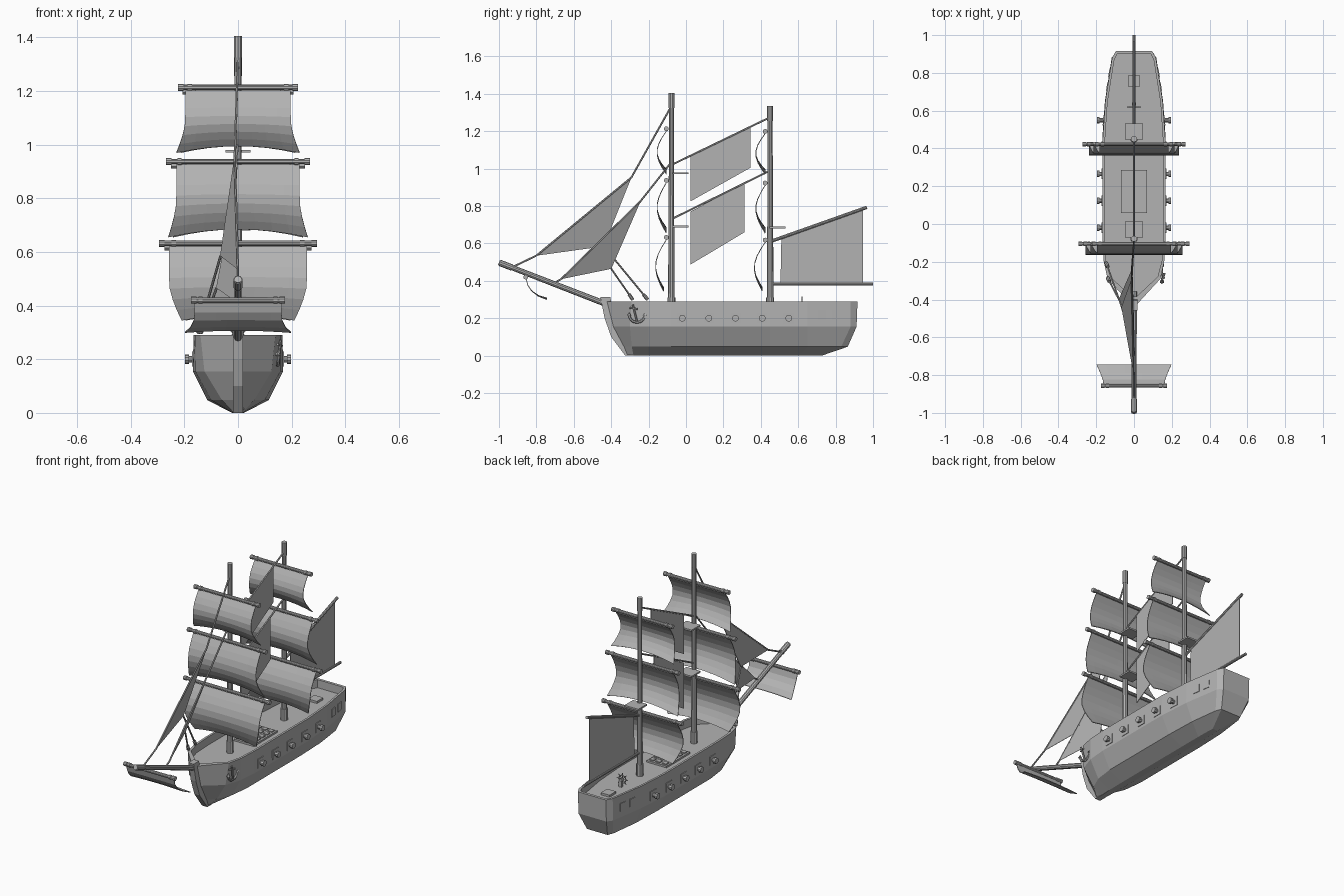
import bpy, bmesh, math
from mathutils import Vector

cube = bpy.data.objects.get("Cube")
if cube:
    bpy.data.objects.remove(cube, do_unlink=True)

grey = bpy.data.materials.new("plain_grey")
grey.use_nodes = True
grey.diffuse_color = (0.45, 0.45, 0.45, 1)
grey.node_tree.nodes["Principled BSDF"].inputs["Base Color"].default_value = (0.45, 0.45, 0.45, 1)


def finish(name, bm):
    bmesh.ops.recalc_face_normals(bm, faces=bm.faces)
    mesh = bpy.data.meshes.new(name)
    bm.to_mesh(mesh)
    bm.free()
    mesh.materials.append(grey)
    obj = bpy.data.objects.new(name, mesh)
    bpy.context.scene.collection.objects.link(obj)
    return obj


def rod(name, a, b, r, r2=None, sides=10):
    a, b = Vector(a), Vector(b)
    bm = bmesh.new()
    bmesh.ops.create_cone(bm, cap_ends=True, segments=sides, radius1=r,
                          radius2=r if r2 is None else r2, depth=(b - a).length)
    obj = finish(name, bm)
    obj.location = (a + b) / 2
    obj.rotation_euler = (b - a).to_track_quat('Z', 'Y').to_euler()
    return obj


def rope(name, points, r=0.005):
    for a, b in zip(points, points[1:]):
        rod(name, a, b, r, sides=6)


def box(name, loc, size, turn=0):
    bm = bmesh.new()
    bmesh.ops.create_cube(bm, size=1)
    bmesh.ops.scale(bm, vec=size, verts=bm.verts)
    obj = finish(name, bm)
    obj.location = loc
    obj.rotation_euler.z = turn
    return obj


def thicken(obj, amount=0.004):
    mod = obj.modifiers.new("thickness", 'SOLIDIFY')
    mod.thickness = amount
    mod.offset = 0


def flat_sail(name, points):
    bm = bmesh.new()
    bm.faces.new([bm.verts.new(p) for p in points])
    thicken(finish(name, bm))


def square_sail(name, path, widths, arch, columns=8):
    """Sail swept down a side profile, with half widths at each row and an arched foot."""
    bm = bmesh.new()
    rows = []
    for i, ((y, z), w) in enumerate(zip(path, widths)):
        t = i / (len(path) - 1)
        row = []
        for c in range(columns + 1):
            u = 2 * c / columns - 1
            row.append(bm.verts.new((u * w, y, z + arch * t ** 2 * (1 - u * u))))
        rows.append(row)
    for r0, r1 in zip(rows, rows[1:]):
        for c in range(columns):
            bm.faces.new((r0[c], r0[c + 1], r1[c + 1], r1[c]))
    thicken(finish(name, bm))


def yard(name, y, z, half, r=0.01):
    rod(name, (-half, y, z), (half, y, z), r)
    for s in (-1, 1):
        rod(name + "_band", (s * half, y, z), (s * (half - 0.02), y, z), r * 1.3)
        rod(name + "_band", (s * half * 0.84, y, z), (s * (half * 0.84 - 0.015), y, z), r * 1.3)


# Hull: half outlines (y, half width) stacked by height, ending with rail and sunken deck
rail = [(-.425, .016), (-.29, .14), (-.2, .16), (-.08, .166), (.45, .166), (.65, .152), (.88, .116), (.917, .095)]
inner = [(-.385, .012), (-.28, .125), (-.195, .147), (-.08, .153), (.45, .153), (.645, .14), (.87, .104), (.9, .088)]
bilge = [(-.39, .016), (-.3, .125), (-.2, .158), (-.08, .168), (.45, .168), (.65, .154), (.88, .118), (.912, .095)]
chine = [(-.335, .014), (-.29, .06), (-.2, .1), (-.08, .115), (.45, .115), (.65, .108), (.83, .085), (.865, .07)]
keel = [(-.32, .01), (-.28, .016), (-.2, .02), (-.08, .022), (.45, .022), (.6, .022), (.7, .02), (.725, .018)]
levels = [(keel, 0), (chine, .048), (bilge, .155), (rail, .29), (inner, .29), (inner, .24)]
bm = bmesh.new()
rings = []
for outline, z in levels:
    loop = [(x, y) for y, x in outline] + [(-x, y) for y, x in reversed(outline)]
    rings.append([bm.verts.new((x, y, z)) for x, y in loop])
for r0, r1 in zip(rings, rings[1:]):
    for i in range(len(r0)):
        j = (i + 1) % len(r0)
        bm.faces.new((r0[i], r0[j], r1[j], r1[i]))
bm.faces.new(rings[0])
bm.faces.new(rings[-1])
finish("hull", bm)

# Stem post along the bow
profile = [(-.458, .315), (-.405, .315), (-.38, .17), (-.31, .03), (-.27, 0), (-.325, 0), (-.4, .1), (-.435, .2)]
bm = bmesh.new()
ends = [[bm.verts.new((x, y, z)) for y, z in profile] for x in (-.018, .018)]
for ring in ends:
    bm.faces.new(ring)
for i in range(len(profile)):
    j = (i + 1) % len(profile)
    bm.faces.new((ends[0][i], ends[0][j], ends[1][j], ends[1][i]))
finish("stem_post", bm)


def hull_x(y):
    for (y0, x0), (y1, x1) in zip(rail, rail[1:]):
        if y0 <= y <= y1:
            return x0 + (x1 - x0) * (y - y0) / (y1 - y0)


# Guns, gun ports and stern windows on both sides
for s in (-1, 1):
    for i in range(5):
        y = -.02 + i * .1425
        x = hull_x(y)
        turn = s * math.atan2(hull_x(y - .02) - hull_x(y + .02), .04)
        box("gun_port", (s * x, y, .2), (.01, .056, .056), turn)
        rod("gun_barrel", (s * (x - .03), y, .2), (s * .19, y, .2), .012)
        rod("gun_muzzle", (s * .183, y, .2), (s * .197, y, .2), .018)
    for y in (.727, .802):
        turn = s * math.atan2(.036, .23)
        box("stern_window", (s * (hull_x(y) + .001), y, .217), (.008, .042, .048), turn)

# Deck fittings
box("cargo_hatch", (0, .172, .245), (.136, .23, .012))
for i in range(3):
    for j in range(5):
        box("hatch_panel", ((i - 1) * .043, .172 + (j - 2) * .045, .253), (.028, .028, .008))
box("aft_hatch", (0, .757, .246), (.06, .062, .014))
box("wheel_stand", (0, .635, .258), (.02, .015, .04))
for i in range(8):
    a, b = i * math.pi / 4, (i + 1) * math.pi / 4
    p = Vector((math.cos(a), 0, math.sin(a)))
    q = Vector((math.cos(b), 0, math.sin(b)))
    hub = Vector((0, .62, .28))
    rod("wheel_rim", hub + p * .025, hub + q * .025, .003, sides=6)
    rod("wheel_spoke", hub, hub + p * .037, .0025, sides=6)

# Masts with square sails: yard height, half width, sail foot, sail half widths, foot arch
tiers = [(1.213, .223, .97, (.195, .197, .23), .025),
         (.937, .268, .655, (.23, .23, .26), .03),
         (.632, .294, .345, (.257, .257, .21), .02)]
for mast, y, top, drop, scale in (("main", -.078, 1.405, 0, 1), ("mizzen", .45, 1.335, .014, .93)):
    rod(mast + "_mast_foot", (0, y, .235), (0, y, .31), .021)
    rod(mast + "_mast_lower", (0, y, .24), (0, y, .69), .018, .016)
    rod(mast + "_mast_upper", (0, y, .68), (0, y, top), .015, .013)
    rod(mast + "_mast_cap", (0, y, top - .08), (0, y, top), .016)
    for k, (z, half, foot, w, arch) in enumerate(tiers):
        z, yy = z - drop, y - .027
        yard(f"{mast}_yard_{k}", yy, z, half * scale)
        path, widths = [], []
        for i in range(8):
            t = i / 7
            path.append((yy - .05 * math.sin(math.pi * t) - (.015 * t if k == 2 else 0),
                         z - .012 + (foot - z + .012) * t))
            flare = max(0, t * 2 - 1) ** 1.5
            widths.append((w[0] + (w[1] - w[0]) * min(1, t * 2) + (w[2] - w[1]) * flare) * scale)
        square_sail(f"{mast}_square_sail_{k}", path, widths, arch)
for y, z in ((-.03, .975), (-.03, .69), (.49, .685)):
    box("mast_platform", (0, y, z), (.094, .085, .01))

# Bowsprit with its own yard and sail
rod("bowsprit", (0, -1, .498), (0, -.36, .25), .014, .016)
rod("bowsprit_cap", (0, -.995, .496), (0, -.93, .471), .017)
yard("sprit_yard", -.857, .42, .175)
square_sail("sprit_sail", [(-.857, .42), (-.845, .375), (-.825, .345), (-.79, .318), (-.745, .3)],
            [.165, .162, .165, .178, .198], .008)

# Headsails, their stays and sheets
stay_high = [(0, -.078, 1.335), (-.012, -.292, .953), (0, -.8, .535), (0, -.925, .475)]
stay_low = [(0, -.078, 1.035), (-.012, -.244, .825), (0, -.667, .41), (0, -.71, .385)]
clew_high, clew_low = (-.065, -.44, .585), (-.08, -.4, .465)
for name, stay, clew, anchor in (("high", stay_high, clew_high, (-.147, -.205, .3)),
                                 ("low", stay_low, clew_low, (-.14, -.285, .3))):
    rope(name + "_forestay", stay)
    flat_sail(name + "_headsail", [stay[1], stay[2], clew])
    rope(name + "_sheet", [clew, anchor])
    end = Vector(anchor)
    rod(name + "_sheet_block", end, end + (Vector(clew) - end).normalized() * .035, .01, sides=8)

# Staysails between the masts
for name, z0, z1, y1, t0, t1, b0, b1 in (("upper", 1.02, 1.275, .345, 1.065, 1.22, .825, 1.005),
                                         ("lower", .73, .99, .313, .77, .925, .487, .66)):
    rope(name + "_midstay", [(0, -.078, z0), (0, .45, z1)])
    flat_sail(name + "_staysail", [(0, .024, t0), (0, y1, t1), (0, y1, b1), (0, .024, b0)])

# Spanker with gaff and boom
rod("gaff", (0, .45, .61), (0, .967, .793), .009)
rod("boom", (0, .45, .382), (0, 1, .382), .008)
flat_sail("spanker_sail", [(0, .51, .63), (0, .945, .782), (0, .945, .385), (0, .505, .385)])

# Anchor hung on the left bow
rod("anchor_shank", (.15, -.262, .18), (.158, -.285, .272), .006, sides=8)
rod("anchor_stock", (.147, -.3, .255), (.163, -.26, .25), .005, sides=8)
arms = [(.148, -.262 + .044 * math.sin(a), .222 - .044 * math.cos(a))
        for a in (-1.4, -.9, -.45, 0, .45, .9, 1.4)]
rope("anchor_arm", arms, .007)
for tip, s in ((arms[0], -1), (arms[-1], 1)):
    rod("anchor_fluke", tip, (tip[0], tip[1] - s * .003, tip[2] + .018), .012, 0, 6)
